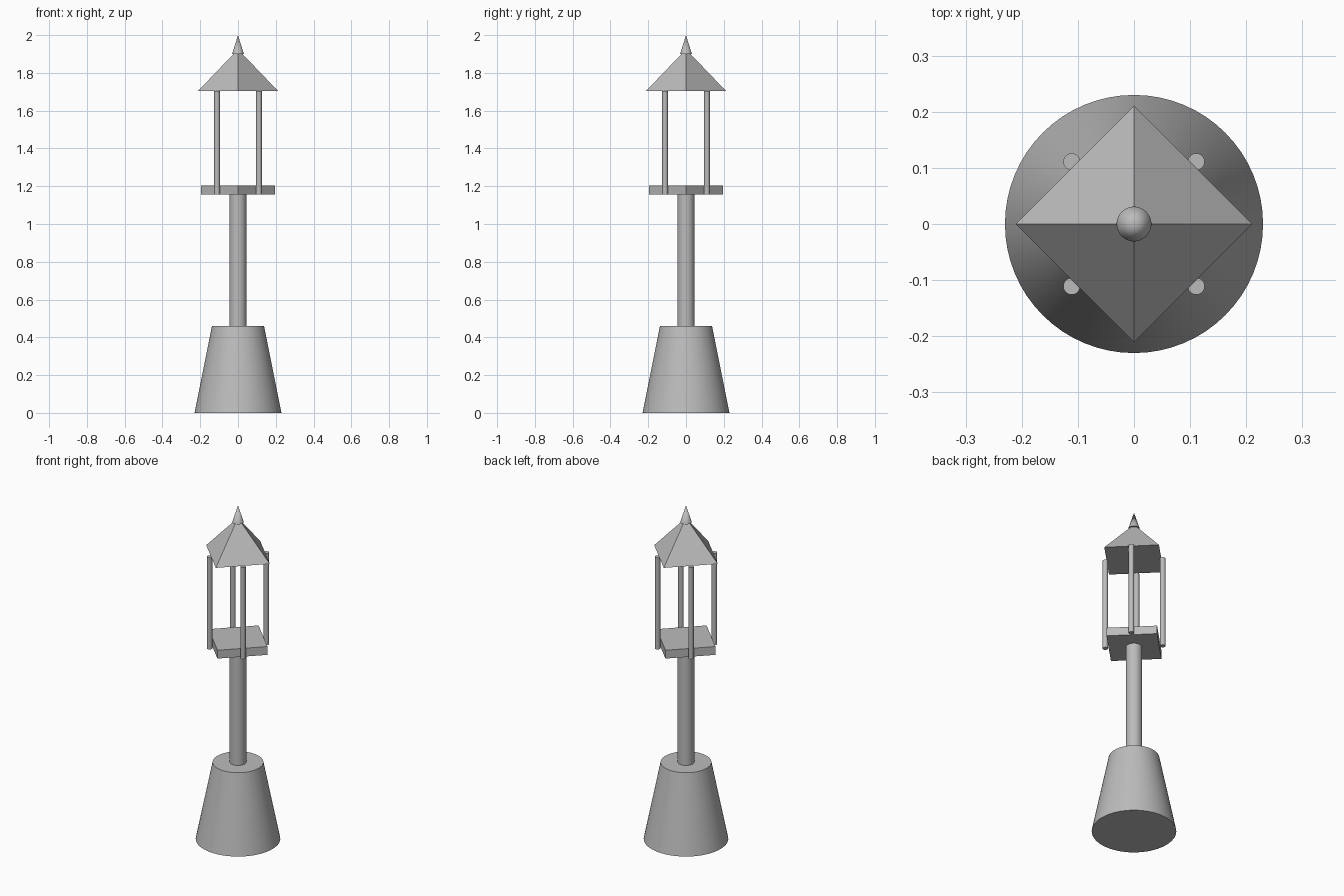
import bpy
from math import pi, radians

cube = bpy.data.objects.get("Cube")
if cube:
    bpy.data.objects.remove(cube, do_unlink=True)

stone = bpy.data.materials.new("stone grey")
stone.use_nodes = True
GREY = (0.5, 0.5, 0.5, 1)
stone.diffuse_color = GREY
stone.node_tree.nodes["Principled BSDF"].inputs["Base Color"].default_value = GREY


def tapered(name, sides, r_bottom, r_top, z0, z1, x=0, y=0):
    """Upright cone, frustum, cylinder or prism between two heights."""
    bpy.ops.mesh.primitive_cone_add(
        vertices=sides, radius1=r_bottom, radius2=r_top, depth=z1 - z0,
        location=(x, y, (z0 + z1) / 2))
    part = bpy.context.object
    part.name = name
    part.data.materials.append(stone)
    if sides > 4:
        bpy.ops.object.shade_smooth_by_angle(angle=radians(30))
    return part


# Pedestal and shaft
tapered("pedestal", 64, 0.23, 0.138, 0, 0.46)
tapered("shaft", 32, 0.045, 0.045, 0.46, 1.155)

# Square platform, corners on the axes
tapered("platform", 4, 0.195, 0.195, 1.155, 1.205)

# Slim posts beside the platform's flat sides
for side_x, x in (("left", 0.111), ("right", -0.111)):
    for side_y, y in (("front", -0.111), ("back", 0.111)):
        tapered(f"{side_y}_{side_x}_post", 24, 0.015, 0.015, 1.155, 1.705, x, y)

# Pyramid roof and pointed finial
tapered("roof", 4, 0.211, 0, 1.705, 1.925)
tapered("finial", 32, 0.031, 0, 1.9, 2.0)
